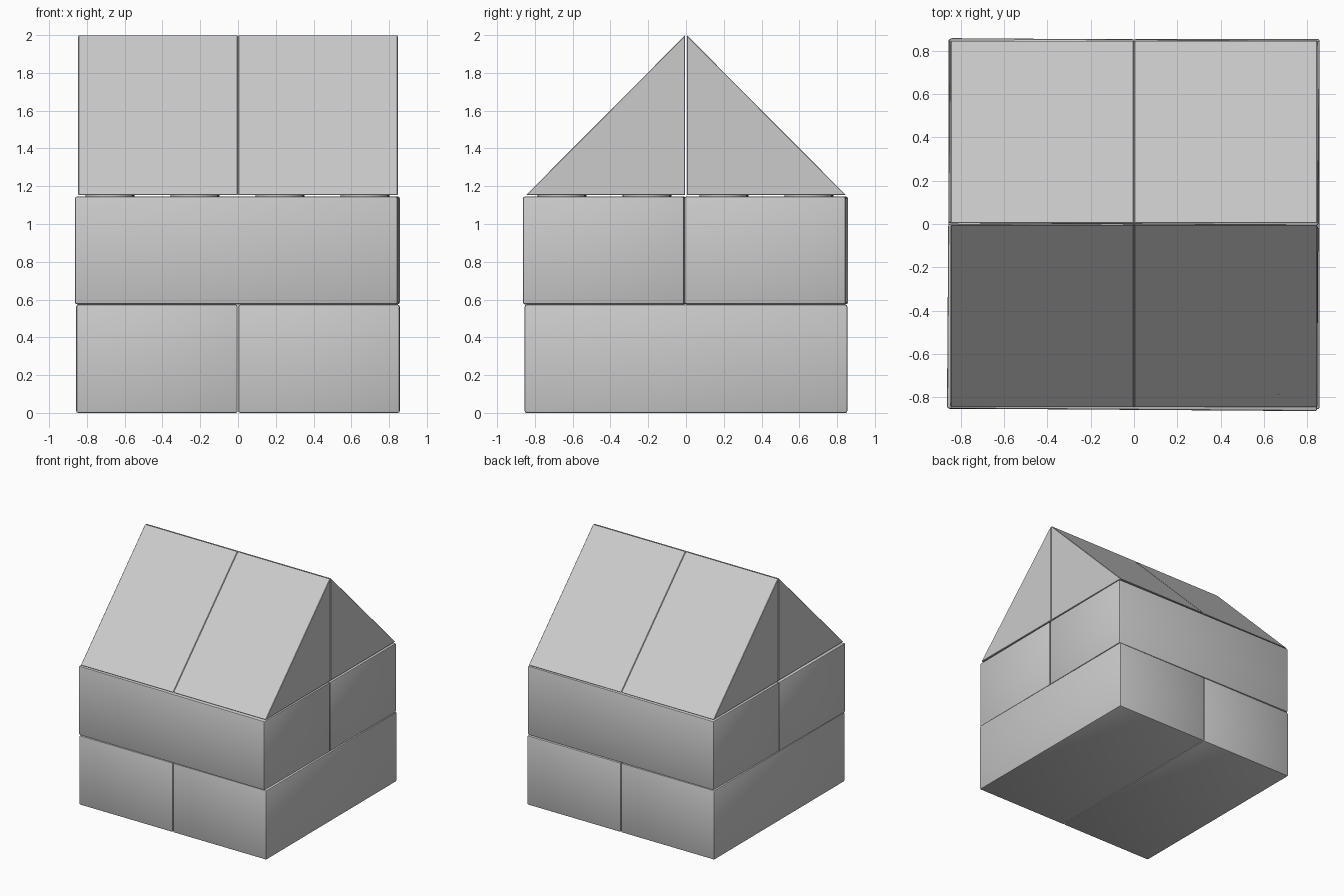
import bpy, bmesh, math
from mathutils import Matrix, Vector

if "Cube" in bpy.data.objects:
    bpy.data.objects.remove(bpy.data.objects["Cube"])

PITCH, STUD_R, STUD_H = 0.45, 0.125, 0.07


def finish(name, bm, loc, turn=0.0, about=0.0):
    """Turn bmesh into an object; 'about' twists the placed part around the house centre."""
    bmesh.ops.recalc_face_normals(bm, faces=bm.faces[:])
    mesh = bpy.data.meshes.new(name)
    bm.to_mesh(mesh)
    bm.free()
    ob = bpy.data.objects.new(name, mesh)
    bpy.context.collection.objects.link(ob)
    ob.location = Matrix.Rotation(about, 3, 'Z') @ Vector(loc)
    ob.rotation_euler.z = turn + about
    bpy.ops.object.select_all(action='DESELECT')
    ob.select_set(True)
    bpy.context.view_layer.objects.active = ob
    bpy.ops.object.shade_smooth_by_angle(angle=math.radians(30))
    return ob


def brick(name, loc, length, width, height, turn=0.0, about=0.0):
    """Softly rounded block with a 4 x 2 grid of round studs on top."""
    bm = bmesh.new()
    bmesh.ops.create_cube(bm, size=1, matrix=Matrix.Translation((0, 0, height / 2))
                          @ Matrix.Diagonal((length, width, height, 1)))
    bmesh.ops.bevel(bm, geom=bm.edges[:], offset=0.01, segments=2,
                    profile=0.5, affect='EDGES')
    for i in range(4):
        for j in range(2):
            pos = ((i - 1.5) * PITCH, (j - 0.5) * PITCH, height + STUD_H / 2 - 0.005)
            bmesh.ops.create_cone(bm, cap_ends=True, segments=32, radius1=STUD_R,
                                  radius2=STUD_R, depth=STUD_H + 0.01,
                                  matrix=Matrix.Translation(pos))
    return finish(name, bm, loc, turn, about)


def roof_wedge(name, sx, sy):
    """Triangular prism filling one quarter of the gable roof."""
    bm = bmesh.new()
    profile = [(0.004, 1.153), (0.847, 1.153), (0.004, 2.0)]
    face = bm.faces.new([bm.verts.new((sx * 0.001, sy * y, z)) for y, z in profile])
    ext = bmesh.ops.extrude_face_region(bm, geom=[face])
    verts = [v for v in ext['geom'] if isinstance(v, bmesh.types.BMVert)]
    bmesh.ops.translate(bm, verts=verts, vec=(sx * 0.845, 0, 0))
    bmesh.ops.recalc_face_normals(bm, faces=bm.faces[:])
    bmesh.ops.bevel(bm, geom=bm.edges[:], offset=0.003, segments=1, affect='EDGES')
    return finish(name, bm, (0, 0, 0))


# Lower course: two bricks running front to back
for side, s in (("left", -1), ("right", 1)):
    brick(f"lower_brick_{side}", (s * 0.429, 0, 0), 1.708, 0.855, 0.573,
          turn=math.pi / 2)

# Upper course: two bricks running left to right, twisted very slightly
for side, s in (("front", -1), ("back", 1)):
    brick(f"upper_brick_{side}", (-0.003, s * 0.428 - 0.003, 0.575), 1.708, 0.853, 0.57,
          about=math.radians(-0.4))

# Gable roof: four wedges
for sx, a in ((-1, "left"), (1, "right")):
    for sy, b in ((-1, "front"), (1, "back")):
        roof_wedge(f"roof_{b}_{a}", sx, sy)
